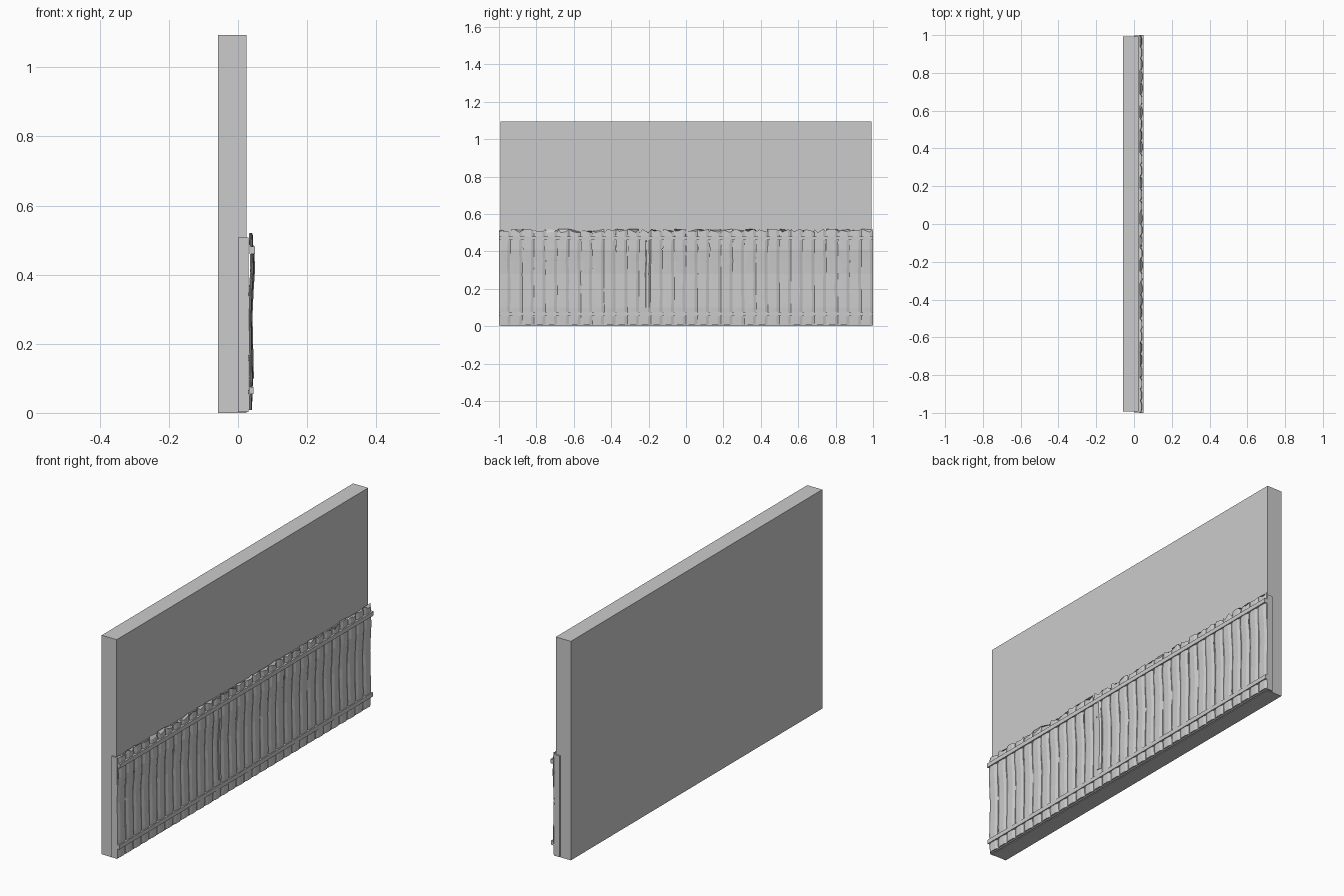
import bpy, bmesh, random

if "Cube" in bpy.data.objects:
    bpy.data.objects.remove(bpy.data.objects["Cube"])
random.seed(4)


def box(name, x0, x1, y0, y1, z0, z1):
    bm = bmesh.new()
    bmesh.ops.create_cube(bm, size=1)
    for v in bm.verts:
        v.co.x = (x0 + x1) / 2 + v.co.x * (x1 - x0)
        v.co.y = (y0 + y1) / 2 + v.co.y * (y1 - y0)
        v.co.z = (z0 + z1) / 2 + v.co.z * (z1 - z0)
    return finish(name, bm)


def finish(name, bm):
    bmesh.ops.recalc_face_normals(bm, faces=bm.faces)
    me = bpy.data.meshes.new(name)
    bm.to_mesh(me)
    bm.free()
    ob = bpy.data.objects.new(name, me)
    bpy.context.collection.objects.link(ob)
    return ob


# Bowed, round-faced slat with a ragged top: (height, forward bend) stations
BEND = [(0.008, 0.0), (0.10, 0.003), (0.19, 0.001), (0.28, -0.001),
        (0.35, 0.002), (0.41, 0.006), (0.46, 0.005), (0.508, 0.002)]
# Cross-section: (fraction of width, depth)
SECTION = [(-0.5, 0.0), (-0.5, 0.003), (-0.24, 0.009), (0.24, 0.009),
           (0.5, 0.003), (0.5, 0.0)]


def slat(name, y, width, out=0.0, stations=BEND):
    bm = bmesh.new()
    rings = []
    for i, (z, bend) in enumerate(stations):
        last = i == len(stations) - 1
        sway = random.uniform(-0.002, 0.002) if 0 < i else 0
        ring = []
        for f, d in SECTION:
            dz = random.uniform(-0.008, 0.013) if last else 0
            ring.append(bm.verts.new((0.030 + bend + d + out, y + f * width + sway, z + dz)))
        rings.append(ring)
    n = len(SECTION)
    for a, b in zip(rings, rings[1:]):
        for k in range(n):
            bm.faces.new((a[k], a[(k + 1) % n], b[(k + 1) % n], b[k]))
    bm.faces.new(rings[0])
    bm.faces.new(rings[-1])
    return finish(name, bm)


# Wall and thin backing panel
box("wall", -0.058, 0.025, -0.993, 0.992, 0.0, 1.094)
box("backing_panel", 0.0, 0.031, -0.999, 0.999, 0.003, 0.508)

# Row of slats
COUNT = 32
step = 2.0 / COUNT
for i in range(COUNT):
    y = -1 + step * (i + 0.5)
    slat(f"slat_{i:02d}", y, step * 0.97, random.uniform(-0.001, 0.0015))

# One loose slat standing proud of the row
slat("loose_slat", -0.205, 0.032, 0.004, BEND[1:-1])

# Horizontal rails
box("top_rail", 0.033, 0.049, -1.0, 1.0, 0.460, 0.481)
box("bottom_rail", 0.033, 0.045, -1.0, 1.0, 0.054, 0.075)
